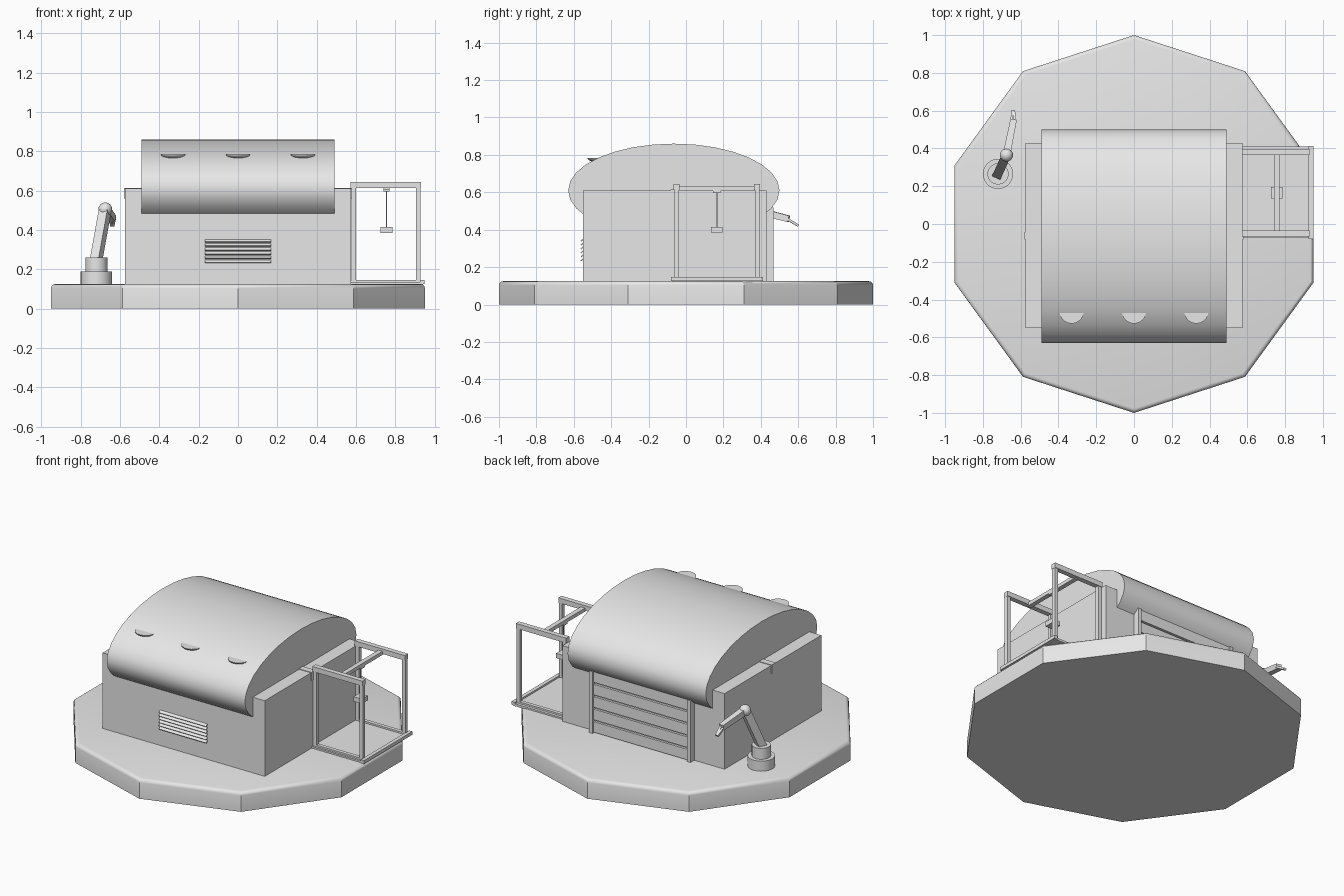
import bpy, bmesh, math
from mathutils import Vector, Matrix

if "Cube" in bpy.data.objects:
    bpy.data.objects.remove(bpy.data.objects["Cube"], do_unlink=True)

grey = bpy.data.materials.new("light_grey")
grey.use_nodes = True
colour = (0.8, 0.8, 0.8, 1)
grey.diffuse_color = colour
grey.node_tree.nodes["Principled BSDF"].inputs["Base Color"].default_value = colour


def finish(name, bm, smooth=None):
    """Turn a bmesh into a named grey object."""
    mesh = bpy.data.meshes.new(name)
    bmesh.ops.recalc_face_normals(bm, faces=bm.faces)
    bm.to_mesh(mesh)
    bm.free()
    mesh.materials.append(grey)
    ob = bpy.data.objects.new(name, mesh)
    bpy.context.collection.objects.link(ob)
    if smooth:
        bpy.ops.object.select_all(action="DESELECT")
        ob.select_set(True)
        bpy.context.view_layer.objects.active = ob
        bpy.ops.object.shade_smooth_by_angle(angle=math.radians(smooth))
    return ob


def box(name, lo, hi):
    lo, hi = Vector(lo), Vector(hi)
    bm = bmesh.new()
    bmesh.ops.create_cube(bm, size=1, matrix=Matrix.Translation((lo + hi) / 2)
                          @ Matrix.Diagonal((*(hi - lo), 1)))
    return finish(name, bm)


def rod(name, a, b, r1, r2=None, sides=24):
    """Cylinder, cone or (with four sides) square bar from a to b."""
    a, b = Vector(a), Vector(b)
    d = b - a
    turn = Matrix.Rotation(math.pi / 4 if sides == 4 else 0, 4, "Z")
    bm = bmesh.new()
    bmesh.ops.create_cone(bm, cap_ends=True, segments=sides, radius1=r1,
                          radius2=r1 if r2 is None else r2, depth=d.length,
                          matrix=Matrix.Translation((a + b) / 2)
                          @ d.to_track_quat("Z", "Y").to_matrix().to_4x4() @ turn)
    return finish(name, bm, 30 if sides > 8 else None)


# Ten-sided base with a rounded top edge
bm = bmesh.new()
bmesh.ops.create_cone(bm, cap_ends=True, segments=10, radius1=1, radius2=1, depth=0.125,
                      matrix=Matrix.Translation((0, 0, 0.0625)) @ Matrix.Rotation(math.pi / 2, 4, "Z"))
if not any(abs(v.co.x) < 0.001 for v in bm.verts):
    bmesh.ops.rotate(bm, verts=bm.verts, matrix=Matrix.Rotation(math.pi / 10, 3, "Z"))
rim = [e for e in bm.edges if all(v.co.z > 0.1 for v in e.verts)]
bmesh.ops.bevel(bm, geom=rim, offset=0.022, segments=3, affect="EDGES", profile=0.5)
finish("base", bm, 30)

# Main building
box("building", (-0.575, -0.55, 0.12), (0.575, 0.43, 0.61))
for side, s in (("left", 1), ("right", -1)):
    xs = sorted((s * 0.48, s * 0.579))
    box(side + "_wall_clip", (xs[0], -0.082, 0.56), (xs[1], -0.042, 0.614))

# Barrel roof
bm = bmesh.new()
bmesh.ops.create_cone(bm, cap_ends=True, segments=32, radius1=1, radius2=1, depth=0.98,
                      matrix=Matrix.Translation((0, -0.065, 0.61))
                      @ Matrix.Diagonal((1, 0.565, 0.25, 1))
                      @ Matrix.Rotation(math.pi / 2, 4, "Y"))
finish("roof", bm, 30)

# Shallow bowls on the roof front
for i in (-1, 0, 1):
    bm = bmesh.new()
    bmesh.ops.create_uvsphere(bm, u_segments=24, v_segments=12, radius=1)
    bmesh.ops.bisect_plane(bm, geom=bm.verts[:] + bm.edges[:] + bm.faces[:],
                           plane_co=(0, 0, 0), plane_no=(0, 0, 1), clear_outer=True)
    bmesh.ops.holes_fill(bm, edges=[e for e in bm.edges if e.is_boundary], sides=0)
    bmesh.ops.transform(bm, verts=bm.verts, matrix=Matrix.Translation((i * 0.33, -0.467, 0.783))
                        @ Matrix.Diagonal((0.063, 0.06, 0.022, 1)))
    finish("roof_bowl", bm, 40)

# Sloped vent slats on the front
for i in range(6):
    ob = box("vent_slat", (-0.168, -0.013, -0.003), (0.168, 0.013, 0.003))
    ob.location = (0, -0.552, 0.242 + i * 0.021)
    ob.rotation_euler.x = math.radians(40)

# Panelled back door with side frames
for i in range(5):
    z = 0.125 + i * 0.08
    box("door_panel", (-0.335, 0.42, z + 0.006), (0.335, 0.46, z + 0.074))
box("door_backing", (-0.335, 0.42, 0.12), (0.335, 0.445, 0.515))
for s in (-1, 1):
    xs = sorted((s * 0.335, s * 0.36))
    box("door_frame", (xs[0], 0.42, 0.12), (xs[1], 0.468, 0.52))

# Hoist cage on the left side
box("cage_floor", (0.57, -0.075, 0.12), (0.94, 0.41, 0.135))
box("cage_floor_edge", (0.925, -0.08, 0.125), (0.949, 0.412, 0.146))
for y in (-0.05, 0.38):
    box("cage_sill", (0.575, y - 0.012, 0.125), (0.93, y + 0.012, 0.146))
    box("cage_top_rail", (0.573, y - 0.016, 0.613), (0.93, y + 0.016, 0.645))
    for x in (0.588, 0.917):
        box("cage_post", (x - 0.012, y - 0.012, 0.13), (x + 0.012, y + 0.012, 0.62))
box("hoist_beam", (0.74, -0.05, 0.607), (0.77, 0.38, 0.63))
box("hoist_trolley", (0.74, 0.145, 0.597), (0.77, 0.185, 0.61))
rod("hoist_cable", (0.755, 0.165, 0.4), (0.755, 0.165, 0.6), 0.003, sides=8)
box("hoist_weight", (0.725, 0.135, 0.385), (0.785, 0.195, 0.415))

# Jointed arm on the right side
rod("arm_base", (-0.72, 0.265, 0.12), (-0.72, 0.265, 0.19), 0.08)
rod("arm_turret", (-0.72, 0.265, 0.19), (-0.72, 0.265, 0.26), 0.056)
elbow = Vector((-0.675, 0.365, 0.505))
wrist = Vector((-0.638, 0.55, 0.458))
rod("lower_arm", (-0.722, 0.262, 0.245), elbow, 0.034, sides=4)
bm = bmesh.new()
bmesh.ops.create_uvsphere(bm, u_segments=20, v_segments=12, radius=0.035,
                          matrix=Matrix.Translation(elbow))
finish("elbow_joint", bm, 40)
rod("upper_arm", elbow, wrist, 0.028, 0.024, sides=4)
for dx in (-0.01, 0.01):
    start = wrist + Vector((dx, -0.01, 0))
    rod("gripper_finger", start, (-0.64 + dx * 0.4, 0.6, 0.422), 0.009, sides=4)
